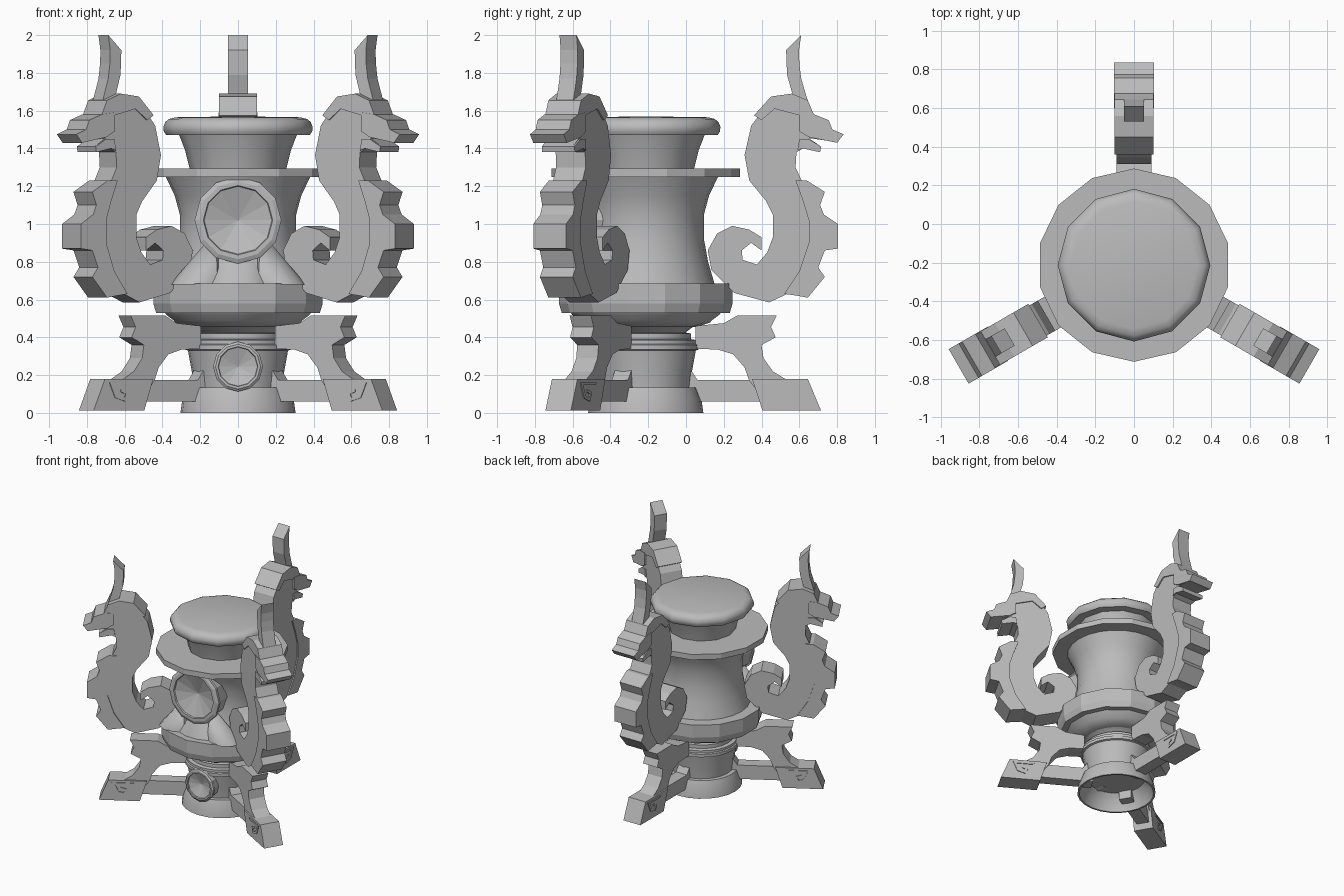
import bpy
import bmesh
from math import cos, sin, pi, radians
from mathutils import Matrix, Vector

cube = bpy.data.objects.get("Cube")
if cube:
    bpy.data.objects.remove(cube, do_unlink=True)

AXIS = -0.213            # y of the urn's centre line
CENTRE = Matrix.Translation((0, AXIS, 0))

stone = bpy.data.materials.new("grey_stone")
stone.use_nodes = True
colour = (0.5, 0.5, 0.5, 1)
stone.diffuse_color = colour
stone.node_tree.nodes["Principled BSDF"].inputs["Base Color"].default_value = colour


def finish(name, bm, matrix, smooth=False):
    """Turn a bmesh into a named object with the stone material."""
    bmesh.ops.recalc_face_normals(bm, faces=bm.faces)
    bm.transform(matrix)
    mesh = bpy.data.meshes.new(name)
    bm.to_mesh(mesh)
    bm.free()
    mesh.materials.append(stone)
    obj = bpy.data.objects.new(name, mesh)
    bpy.context.collection.objects.link(obj)
    if smooth:
        bpy.ops.object.select_all(action="DESELECT")
        obj.select_set(True)
        bpy.context.view_layer.objects.active = obj
        bpy.ops.object.shade_smooth_by_angle(angle=radians(35))
    return obj


def lathe(name, profile, sides, matrix=CENTRE, smooth=True):
    """Revolve (radius, height) points about the local z axis."""
    bm = bmesh.new()
    rings = []
    for radius, height in profile:
        if radius == 0:
            rings.append([bm.verts.new((0, 0, height))] * sides)
            continue
        turns = [2 * pi * i / sides - pi / 2 for i in range(sides)]
        rings.append([bm.verts.new((radius * cos(a), radius * sin(a), height)) for a in turns])
    for low, high in zip(rings, rings[1:]):
        for i in range(sides):
            j = (i + 1) % sides
            corners = dict.fromkeys((low[i], low[j], high[j], high[i]))
            bm.faces.new(list(corners))
    return finish(name, bm, matrix, smooth)


def slab(name, outline, half, matrix):
    """Extrude a (distance, height) outline to both sides of its plane."""
    bm = bmesh.new()
    face = bm.faces.new([bm.verts.new((d - AXIS, half, z)) for d, z in outline])
    made = bmesh.ops.extrude_face_region(bm, geom=[face])["geom"]
    moved = [v for v in made if isinstance(v, bmesh.types.BMVert)]
    bmesh.ops.translate(bm, verts=moved, vec=(0, -2 * half, 0))
    return finish(name, bm, matrix)


def petal(name, apex, base, width, depth):
    """Slanted cone leaf standing on the lower band."""
    bm = bmesh.new()
    sides = 10
    tip = bm.verts.new(apex)
    ring = [bm.verts.new(Vector(base) + Vector((width * cos(a), depth * sin(a), 0)))
            for a in (2 * pi * i / sides for i in range(sides))]
    for i in range(sides):
        bm.faces.new((ring[i], ring[(i + 1) % sides], tip))
    bm.faces.new(ring)
    return finish(name, bm, Matrix.Identity(4), True)


# Urn, from the hollow foot up to the lid
lathe("foot", [(.22, .13), (.27, .07), (.29, 0), (.305, 0), (.295, .07), (.27, .135),
               (.22, .135), (0, .135)], 24)
lathe("lower_bowl", [(0, .13), (.235, .13), (.245, .22), (.265, .33), (.28, .335),
                     (.28, .36), (.27, .365), (.27, .385), (.24, .39), (.24, .42),
                     (.21, .425), (.25, .455), (.31, .48), (0, .48)], 24)
lathe("drip_plate", [(0, .455), (.27, .455), (.34, .478), (.35, .49), (.39, .52),
                     (.4, .535), (0, .535)], 14)
lathe("lower_band", [(0, .53), (.445, .53), (.46, .58), (.46, .685), (0, .685)], 14,
      smooth=False)
lathe("urn_body", [(.365, .68), (.33, .8), (.308, .92), (.308, 1.05), (.335, 1.15),
                   (.385, 1.255)], 24)
lathe("upper_ring", [(0, 1.25), (.5, 1.25), (.5, 1.295), (0, 1.295)], 14, smooth=False)
lathe("neck", [(.255, 1.29), (.28, 1.39), (.315, 1.48)], 12)
lathe("lid", [(0, 1.47), (.38, 1.47), (.393, 1.49), (.395, 1.515), (.385, 1.54),
              (.365, 1.556), (.33, 1.565), (0, 1.57)], 12)

# Round medallions with sunken faces, turned towards the front
for name, height, radius, front in (("large_medallion", 1.02, .23, -.59),
                                    ("small_medallion", .245, .132, -.52)):
    rim = [(0, -.16), (radius * .9, -.16), (radius * .95, -.03), (radius, -.03),
           (radius, -.01), (radius * .9, 0), (radius * .8, 0), (radius * .78, -.01),
           (0, -.01 - radius * .25)]
    place = Matrix.Translation((0, front, height)) @ Matrix.Rotation(pi / 2, 4, "X")
    lathe(name, rim, 12, place, False)

# Leaves below the large medallion
for side, label in ((1, "left"), (-1, "right")):
    petal(label + "_petal", (side * .12, -.53, .96), (side * .22, -.5, .68), .14, .11)
petal("middle_petal", (0, -.53, .92), (0, -.53, .68), .17, .09)

# Outlines of the three handles and legs, as (distance, height)
serpent = [(.55, 1.66), (.64, 1.63), (.68, 1.575), (.755, 1.54), (.77, 1.5), (.82, 1.47),
           (.79, 1.435), (.65, 1.455), (.715, 1.41), (.71, 1.38), (.62, 1.4), (.585, 1.38),
           (.58, 1.3), (.64, 1.17), (.69, 1.07), (.7, .93), (.66, .8), (.58, .65),
           (.44, .585), (.255, .635), (.135, .755), (.115, .86), (.165, .95), (.245, .99),
           (.335, .97), (.4, .93), (.4, .86), (.345, .9), (.295, .86), (.3, .81),
           (.375, .785), (.43, .85), (.46, .93), (.46, 1.05), (.425, 1.12), (.335, 1.23),
           (.31, 1.365), (.345, 1.52), (.42, 1.62)]
spine = [(.58, 1.23), (.64, 1.23), (.735, 1.17), (.71, 1.1), (.73, 1.05), (.805, 1.0),
         (.805, .87), (.735, .86), (.7, .77), (.735, .72), (.645, .61), (.59, .62),
         (.52, .63), (.6, .75), (.65, .9), (.65, 1.02), (.62, 1.12)]
mane = [(.56, 1.69), (.45, 1.675), (.36, 1.575), (.4, 1.55), (.47, 1.61), (.6, 1.575),
        (.685, 1.56), (.645, 1.655)]
snout = [(.6, 1.59), (.68, 1.58), (.755, 1.55), (.775, 1.5), (.835, 1.475), (.8, 1.43),
         (.65, 1.46), (.6, 1.49)]
jaw = [(.6, 1.45), (.65, 1.45), (.715, 1.41), (.71, 1.38), (.62, 1.4), (.59, 1.39)]
horn = [(.61, 2.0), (.598, 1.92), (.6, 1.85), (.61, 1.77), (.645, 1.65), (.57, 1.65),
        (.56, 1.7), (.535, 1.79), (.53, 1.92)]
leg = [(.05, .46), (.2, .475), (.27, .515), (.48, .515), (.45, .455), (.475, .4),
       (.4, .36), (.41, .29), (.46, .22), (.54, .17), (.5, .08), (.39, .1), (.335, .17),
       (.31, .24), (.25, .31), (.17, .335), (.05, .34)]
shoe = [(.35, .18), (.645, .18), (.715, .012), (.405, .012)]
scroll = [(.45, .162), (.62, .162), (.585, .08), (.52, .06), (.5, .11), (.55, .125),
          (.55, .11), (.52, .1), (.53, .08), (.565, .09), (.595, .148), (.46, .148)]
strut = [(-.02, .06), (-.02, .21), (.02, .235), (.06, .175), (.4, .175), (.4, .06)]

parts = (("serpent_handle", serpent, .09), ("serpent_spine", spine, .1),
         ("serpent_mane", mane, .1), ("serpent_snout", snout, .103),
         ("serpent_jaw", jaw, .1), ("serpent_horn", horn, .052), ("leg", leg, .065),
         ("leg_shoe", shoe, .078), ("shoe_scroll", scroll, .084), ("leg_strut", strut, .05))

for place, degrees in (("back", 90), ("right", 210), ("left", 330)):
    turn = CENTRE @ Matrix.Rotation(radians(degrees), 4, "Z")
    for name, outline, half in parts:
        slab(place + "_" + name, outline, half, turn)
